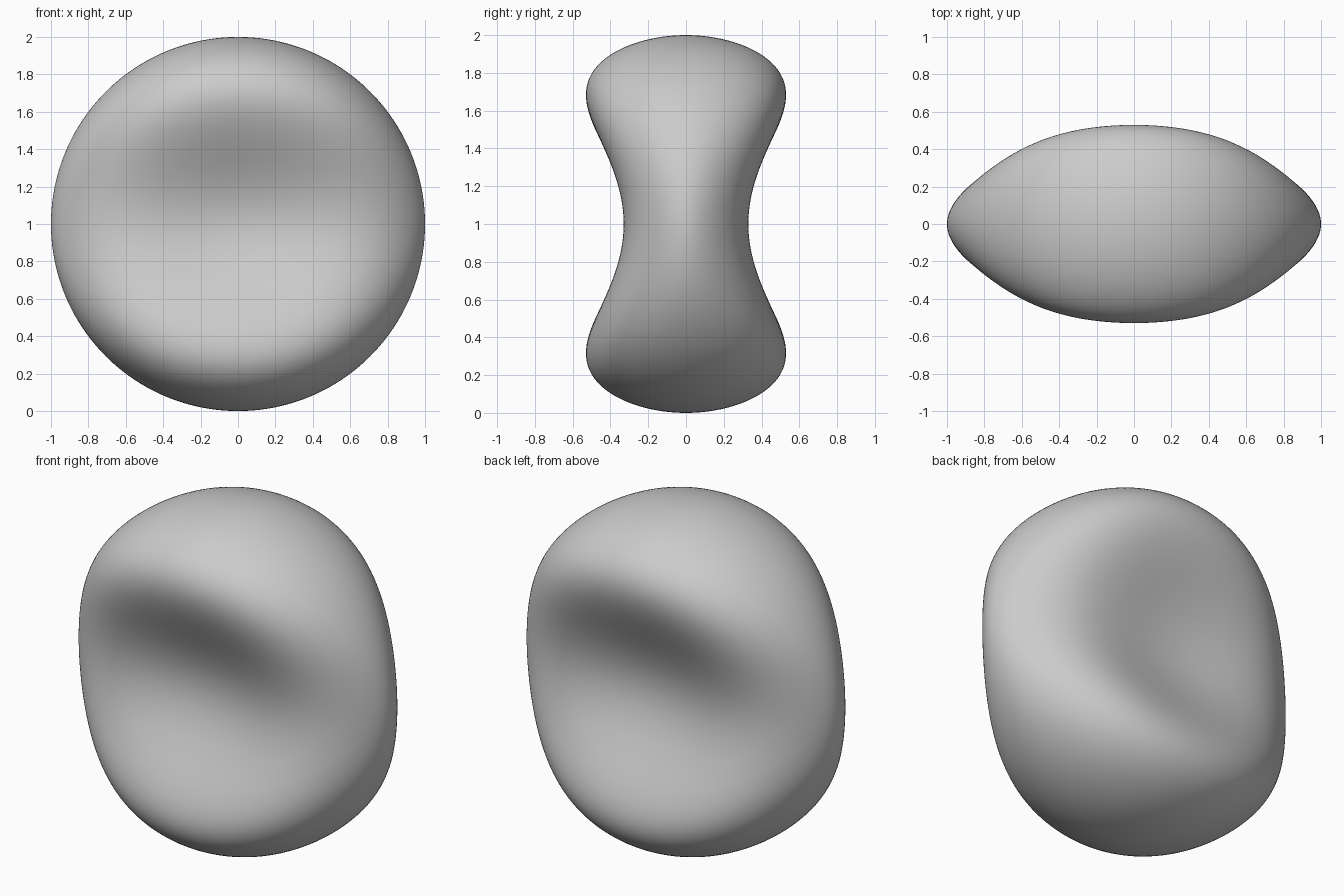
import bpy
import bmesh
from mathutils import Matrix
import math

if "Cube" in bpy.data.objects:
    bpy.data.objects.remove(bpy.data.objects["Cube"])

# One plain light grey colour
grey = bpy.data.materials.new("light_grey")
grey.diffuse_color = (0.6, 0.6, 0.6, 1.0)
grey.use_nodes = True
grey.node_tree.nodes["Principled BSDF"].inputs["Base Color"].default_value = grey.diffuse_color


def thickness(x, z):
    """Flattening factor: thin waist, fuller upper and lower lobes."""
    s, t = x * x, z * z
    return 0.30 + 0.40 * s - 0.30 * s * s + 1.14 * t - 0.49 * t * t - 0.2 * s * t


# Pinched pebble: unit sphere with poles on y, flattened along y
bm = bmesh.new()
bmesh.ops.create_uvsphere(bm, u_segments=160, v_segments=96, radius=1.0,
                          matrix=Matrix.Rotation(math.pi / 2, 4, 'X'))
for v in bm.verts:
    v.co.y *= thickness(v.co.x, v.co.z)
    v.co.z += 1.0
bmesh.ops.recalc_face_normals(bm, faces=bm.faces)
for f in bm.faces:
    f.smooth = True

mesh = bpy.data.meshes.new("pinched_pebble")
bm.to_mesh(mesh)
bm.free()
mesh.materials.append(grey)
obj = bpy.data.objects.new("pinched_pebble", mesh)
bpy.context.collection.objects.link(obj)
